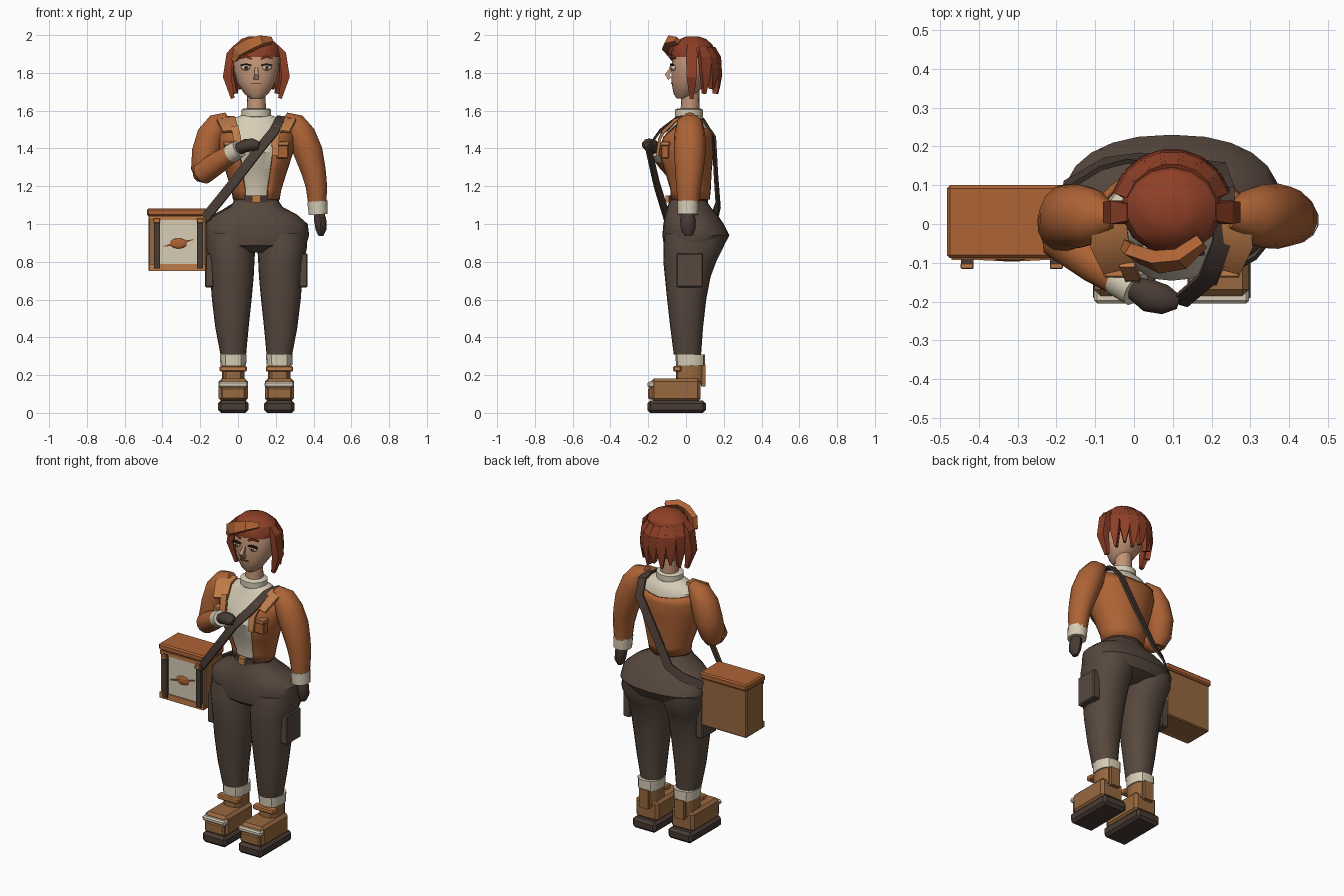
import bpy, bmesh, math
from mathutils import Vector

AX = 0.097  # body centre line; the case hangs on the other side


def colour(name, r, g, b):
    m = bpy.data.materials.new(name)
    m.diffuse_color = (r, g, b, 1)
    return m


RUST = colour("rust_cloth", 0.42, 0.125, 0.036)
TAN = colour("light_orange", 0.52, 0.20, 0.065)
LEATHER = colour("brown_leather", 0.31, 0.14, 0.05)
CREAM = colour("cream_cloth", 0.68, 0.61, 0.47)
SKIN = colour("skin", 0.54, 0.30, 0.19)
HAIR = colour("auburn_hair", 0.27, 0.05, 0.02)
TROUSER = colour("dark_brown_cloth", 0.095, 0.065, 0.048)
DARK = colour("dark_strap", 0.065, 0.043, 0.034)
BLACK = colour("near_black", 0.02, 0.012, 0.01)


def finish(name, bm, mat, angle=35):
    bmesh.ops.recalc_face_normals(bm, faces=bm.faces)
    me = bpy.data.meshes.new(name)
    bm.to_mesh(me)
    bm.free()
    me.materials.append(mat)
    me.shade_smooth()
    me.set_sharp_from_angle(angle=math.radians(angle))
    ob = bpy.data.objects.new(name, me)
    bpy.context.collection.objects.link(ob)
    return ob


def skin_rings(name, rings, mat, closed=True, angle=35):
    """Bridge rows of points into a surface; closed rows also get end caps."""
    bm = bmesh.new()
    rows = [[bm.verts.new(p) for p in r] for r in rings]
    n = len(rows[0])
    for a, b in zip(rows, rows[1:]):
        for i in range(n if closed else n - 1):
            j = (i + 1) % n
            bm.faces.new((a[i], a[j], b[j], b[i]))
    if closed:
        bm.faces.new(rows[0])
        bm.faces.new(rows[-1])
    return finish(name, bm, mat, angle)


def oval(cx, z, hw, y0, y1, t, p=2.0):
    s, c = math.sin(t), math.cos(t)
    x = math.copysign(abs(s) ** (2 / p), s) * hw
    y = -math.copysign(abs(c) ** (2 / p), c) * (y1 - y0) / 2
    return Vector((cx + x, (y0 + y1) / 2 + y, z))


def loft(name, rows, mat, n=20, p=2.0, cx=AX, angle=35):
    """rows: z, half width, front y, back y, optional x shift"""
    return skin_rings(name, [[oval(cx + (r[4] if len(r) > 4 else 0), *r[:4],
                                   2 * math.pi * i / n, p) for i in range(n)]
                             for r in rows], mat, angle=angle)


def sweep(name, rows, mat, ref=(0, 1, 0), n=14, angle=40):
    """rows: x, y, z, half width, half depth along ref"""
    P = [Vector(r[:3]) for r in rows]
    k = math.sqrt(2) if n == 4 else 1
    rings = []
    for i, r in enumerate(rows):
        t = (P[min(i + 1, len(P) - 1)] - P[max(i - 1, 0)]).normalized()
        side = t.cross(Vector(ref)).normalized()
        up = side.cross(t)
        rings.append([P[i] + side * (k * r[3] * math.cos(a)) + up * (k * r[4] * math.sin(a))
                      for a in ((j + 0.5) * 2 * math.pi / n for j in range(n))])
    return skin_rings(name, rings, mat, angle=angle)


def box(name, lo, hi, mat, bevel=0.0):
    lo, hi = Vector(lo), Vector(hi)
    bm = bmesh.new()
    bmesh.ops.create_cube(bm, size=1)
    for v in bm.verts:
        v.co = Vector([(lo[i] + hi[i]) / 2 + v.co[i] * abs(hi[i] - lo[i]) for i in range(3)])
    if bevel:
        bmesh.ops.bevel(bm, geom=bm.edges[:], offset=bevel, segments=1, affect='EDGES')
    return finish(name, bm, mat, 20)


def ball(name, c, r, mat):
    bm = bmesh.new()
    bmesh.ops.create_uvsphere(bm, u_segments=12, v_segments=8, radius=1)
    for v in bm.verts:
        v.co = Vector([c[i] + v.co[i] * r[i] for i in range(3)])
    return finish(name, bm, mat, 60)


# Trousers and belt
loft("hips", [(0.85, .18, -.07, .12), (0.885, .262, -.117, .2), (0.94, .28, -.125, .23),
              (1.0, .272, -.12, .2), (1.05, .215, -.11, .165), (1.09, .14, -.098, .13),
              (1.13, .112, -.085, .105)], TROUSER, 24, 2.3)
loft("belt", [(1.115, .12, -.094, .116), (1.15, .12, -.094, .116)], DARK)
box("buckle", (AX - .022, -.108, 1.113), (AX + .022, -.085, 1.152), TAN)

for s, side in ((-1, "right"), (1, "left")):
    cx = AX + s * .122
    loft(side + "_trouser_leg", [(.31, .068, -.065, .08), (.45, .088, -.083, .09, s * .007),
                                 (.6, .105, -.1, .107, s * .008), (.72, .115, -.112, .13, s * .007),
                                 (.8, .121, -.12, .16, s * .009), (.88, .132, -.12, .2, s * .015),
                                 (.95, .13, -.11, .2, s * .012)], TROUSER, 20, 2.2, cx)
    box(side + "_thigh_pocket", (AX + s * .225, -.05, .665), (AX + s * .272, .09, .845), TROUSER, .006)
    # Boots
    loft(side + "_sock", [(.25, .068, -.053, .1), (.31, .071, -.056, .1)], CREAM, 12, 2.6, cx)
    loft(side + "_boot_shaft", [(.15, .06, -.055, .09), (.26, .06, -.05, .09)], LEATHER, 12, 3, cx)
    box(side + "_heel_panel", (cx - .03, .08, .14), (cx + .03, .103, .255), LEATHER)
    box(side + "_ankle_strap", (cx - .072, -.068, .218), (cx + .072, -.025, .248), TAN, .006)
    box(side + "_boot_foot", (cx - .077, -.185, .06), (cx + .077, .078, .183), LEATHER, .016)
    box(side + "_toe_cap", (cx - .066, -.2, .07), (cx + .066, -.17, .135), LEATHER, .008)
    box(side + "_toe_trim", (cx - .078, -.205, .135), (cx + .078, -.165, .165), CREAM, .008)
    box(side + "_sole", (cx - .081, -.205, 0), (cx + .081, .105, .066), DARK, .016)

# Shirt and open jacket
TORSO = [(1.13, .118, -.09, .12), (1.18, .126, -.09, .125), (1.28, .157, -.122, .13),
         (1.38, .19, -.158, .14), (1.46, .2, -.132, .145), (1.52, .185, -.085, .135)]
loft("shirt", [(z, w - .014, a + .012, b - .014) for z, w, a, b in TORSO]
     + [(1.555, .13, -.06, .1), (1.58, .07, -.045, .075)], CREAM, 24)
loft("roll_neck", [(1.555, .068, -.045, .078), (1.57, .079, -.058, .09),
                   (1.605, .079, -.058, .09), (1.612, .066, -.045, .077)], CREAM, 16)
GAPS = (.06, .06, .075, .088, .095, .13)
rows = []
for (z, w, a, b), g in zip(TORSO, GAPS):
    t0 = math.asin(g / w)
    rows.append([oval(AX, z, w, a, b, t0 + (2 * math.pi - 2 * t0) * i / 24) for i in range(25)])
for i, v in enumerate(rows[-1]):  # neckline dips at the back
    v.z -= .03 * max(0, 1 - abs(i - 12) / 8)
jacket = skin_rings("jacket", rows, RUST, closed=False)
mod = jacket.modifiers.new("thickness", 'SOLIDIFY')
mod.thickness = .012
mod.offset = 0

for s, side in ((-1, "right"), (1, "left")):
    # Lapels and chest pockets
    X = lambda d: AX + s * d
    sweep(side + "_lapel", [(X(.16), .03, 1.565, .04, .008), (X(.16), -.05, 1.555, .05, .008),
                            (X(.135), -.115, 1.49, .042, .008)], TAN, (0, -.6, 1), 4)
    sweep(side + "_lapel_tail", [(X(.115), -.105, 1.515, .02, .007), (X(.1), -.14, 1.45, .02, .007),
                                 (X(.1), -.152, 1.36, .016, .007)], TAN, (0, 1, 0), 4)
    box(side + "_chest_pocket", (X(.105), -.132, 1.348), (X(.17), -.09, 1.42), RUST, .005)
    box(side + "_pocket_flap", (X(.1), -.138, 1.413), (X(.175), -.085, 1.437), TAN, .004)
    # Upper sleeve
    top = [(X(.15), .02, 1.57, .025, .03), (X(.2), .02, 1.535, .06, .07), (X(.238), .02, 1.47, .078, .082)]
    if s > 0:
        low = [(X(.275), .02, 1.38, .079, .084), (X(.303), .018, 1.28, .067, .075),
               (X(.318), .014, 1.2, .058, .066), (X(.323), .012, 1.11, .05, .056)]
    else:
        low = [(X(.265), .02, 1.38, .078, .084), (X(.277), -.002, 1.29, .07, .076),
               (X(.275), -.015, 1.235, .045, .05)]
    sweep(side + "_sleeve", top + low, RUST)

# Hanging left hand
sweep("left_cuff", [(.42, .01, 1.12, .055, .058), (.425, .01, 1.05, .052, .056)], CREAM, n=12)
sweep("left_glove", [(.43, .01, 1.06, .028, .032), (.435, .01, 1.02, .034, .042),
                     (.44, .012, .97, .03, .038), (.438, .014, .938, .014, .02)], DARK, n=10)
# Bent right forearm holding the strap
sweep("right_forearm", [(-.215, -.005, 1.25, .03, .03), (-.19, -.03, 1.268, .062, .062),
                        (-.1, -.095, 1.33, .058, .058), (-.03, -.145, 1.378, .046, .046)], RUST, (0, 0, 1))
sweep("right_cuff", [(-.04, -.138, 1.37, .05, .05), (.005, -.168, 1.398, .047, .047)], CREAM, (0, 0, 1), 12)
sweep("right_glove", [(0, -.165, 1.395, .03, .03), (.04, -.185, 1.415, .044, .035),
                      (.08, -.195, 1.42, .04, .033), (.112, -.2, 1.415, .02, .02)], DARK, (0, 0, 1), 10)

# Neck, head and face
loft("neck", [(1.58, .052, -.03, .073), (1.72, .047, -.022, .07)], SKIN, 16)
loft("head", [(1.665, .032, -.05, .02), (1.69, .064, -.066, .06), (1.75, .103, -.077, .105),
              (1.82, .12, -.077, .125), (1.88, .122, -.072, .137), (1.93, .105, -.055, .12)], SKIN, 20)
sweep("nose", [(AX, -.07, 1.835, .006, .006), (AX, -.1, 1.79, .012, .012),
               (AX, -.085, 1.77, .014, .012)], SKIN, (0, -1, 0), 4)
box("mouth", (AX - .026, -.08, 1.741), (AX + .026, -.07, 1.747), HAIR)
for s, side in ((-1, "right"), (1, "left")):
    x = AX + s * .055
    ball(side + "_eye", (x, -.066, 1.828), (.026, .016, .015), CREAM)
    ball(side + "_iris", (x, -.078, 1.828), (.011, .008, .012), LEATHER)
    ball(side + "_pupil", (x, -.084, 1.828), (.005, .004, .006), BLACK)
    sweep(side + "_upper_lid", [(x - .028, -.072, 1.84, .004, .008), (x, -.078, 1.847, .004, .008),
                                (x + .028, -.072, 1.84, .004, .008)], BLACK, n=4)
    sweep(side + "_brow", [(AX + s * .026, -.077, 1.874, .005, .005), (x, -.073, 1.886, .006, .005),
                           (AX + s * .086, -.058, 1.876, .003, .005)], HAIR, n=4)

# Hair cap, hanging locks and swept fringe
loft("hair_cap", [(1.885, .127, -.078, .152), (1.91, .13, -.078, .155), (1.95, .115, -.062, .14),
                  (1.98, .08, -.03, .105), (1.992, .045, .0, .07)], HAIR, 14, angle=25)
for i, deg in enumerate((-62, -40, -20, 0, 20, 40, 62)):
    a = math.radians(deg)
    d = Vector((math.sin(a), math.cos(a), 0))
    tip = 1.69 + .025 * (i % 2)
    pts = [(.105, 1.93, .026), (.135, 1.88, .03), (.142, 1.79, .025), (.128, tip, .006)]
    sweep("back_lock_%d" % (i + 1), [(AX + d.x * r, .035 + d.y * r, z, w, .015) for r, z, w in pts],
          HAIR, d, 4, 20)
for s, side in ((-1, "right"), (1, "left")):
    sweep(side + "_side_lock", [(AX + s * r, .03, z, w, h) for r, z, w, h in
          ((.105, 1.94, .022, .014), (.14, 1.9, .03, .018), (.155, 1.78, .027, .022),
           (.125, 1.665, .01, .01))], HAIR, (1, 0, 0), 4, 20)
sweep("fringe", [(-.02, -.055, 1.865, .012, .014), (0, -.075, 1.915, .03, .016),
                 (.06, -.098, 1.945, .032, .018), (.12, -.09, 1.968, .026, .018),
                 (.175, -.045, 1.97, .014, .016)], RUST, (0, -1, .5), 4, 20)

# Shoulder strap
sweep("strap_front", [(.235, .03, 1.565, .024, .006), (.225, -.05, 1.56, .024, .006),
                      (.19, -.14, 1.49, .026, .006), (.12, -.2, 1.405, .026, .006),
                      (-.03, -.155, 1.21, .026, .006), (-.175, -.1, 1.03, .026, .006)],
      DARK, (0, -1, .6), 4)
sweep("strap_back", [(.235, .01, 1.567, .024, .006), (.235, .09, 1.55, .024, .006),
                     (.215, .148, 1.47, .024, .006), (.1, .158, 1.27, .024, .006),
                     (-.0, .17, 1.1, .024, .006), (-.08, .155, 1.05, .024, .006),
                     (-.18, .095, 1.0, .024, .006)], DARK, (0, 1, .6), 4)

# Carry case
box("case_body", (-.475, -.08, .75), (-.168, .09, 1.045), LEATHER, .006)
box("case_lid", (-.482, -.088, 1.042), (-.162, .1, 1.082), RUST, .008)
box("case_panel", (-.425, -.086, .787), (-.2, -.07, 1.025), CREAM)
box("case_bottom_rail", (-.47, -.093, .752), (-.172, -.07, .788), TAN)
box("case_top_rail", (-.47, -.09, 1.02), (-.172, -.07, 1.042), TAN)
for x in (-.43, -.2):
    box("case_strap", (x - .016, -.102, .765), (x + .016, -.07, 1.03), DARK)
    box("case_clasp", (x - .017, -.116, 1.005), (x + .017, -.1, 1.03), TAN, .003)
ball("case_badge_spot", (-.315, -.088, .897), (.045, .008, .027), RUST)
sweep("case_badge_bar", [(-.395, -.09, .882, .003, .003), (-.315, -.093, .897, .006, .004),
                         (-.235, -.09, .918, .003, .003)], RUST, n=4)
